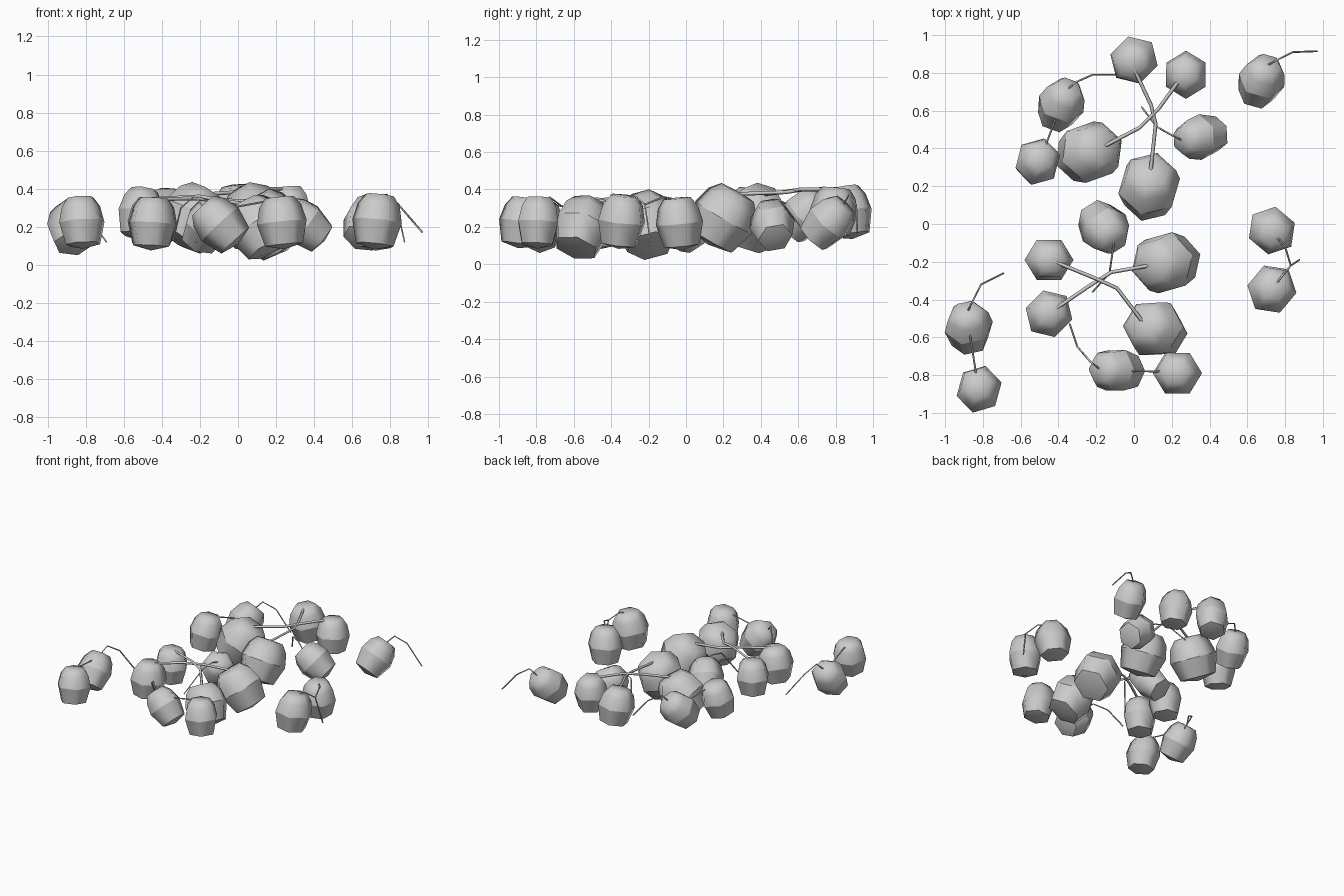
import bpy, bmesh, math
from mathutils import Vector, Matrix

if "Cube" in bpy.data.objects:
    bpy.data.objects.remove(bpy.data.objects["Cube"])

# Fruit outline for unit size: (radius, height) rings between two poles
RINGS = [(0.08, 0.138), (0.117, 0.088), (0.138, 0.0), (0.105, -0.125)]
TOP, BOTTOM = 0.142, -0.15


def fruit(name, x, y, z, size=1.0, tilt=(0, 0), spin=0):
    """Six-sided fruit; tilt is the horizontal part of its axis."""
    bm = bmesh.new()
    rows = []
    for r, h in RINGS:
        rows.append([bm.verts.new((r * math.cos(a), 0.94 * r * math.sin(a), h))
                     for a in [math.radians(60 * i) for i in range(6)]])
    top = bm.verts.new((0, 0, TOP))
    low = bm.verts.new((0, 0, BOTTOM))
    for i in range(6):
        j = (i + 1) % 6
        bm.faces.new((top, rows[0][i], rows[0][j]))
        bm.faces.new((low, rows[-1][j], rows[-1][i]))
        for a, b in zip(rows, rows[1:]):
            bm.faces.new((a[i], b[i], b[j], a[j]))
    tx, ty = tilt
    axis = Vector((tx, ty, math.sqrt(max(0.05, 1 - tx * tx - ty * ty))))
    turn = Vector((0, 0, 1)).rotation_difference(axis).to_matrix().to_4x4()
    tall = size if size < 1.1 else size * 0.86      # large fruit are squatter
    bm.transform(Matrix.Translation((x, y, z)) @ turn
                 @ Matrix.Rotation(math.radians(spin), 4, 'Z')
                 @ Matrix.Diagonal((size, size, tall, 1)))
    bmesh.ops.recalc_face_normals(bm, faces=bm.faces)
    # Smooth shading with creases at the widest ring and the base
    for f in bm.faces:
        f.smooth = True
    for row in rows[2:]:
        for i in range(6):
            bm.edges.get((row[i], row[(i + 1) % 6])).smooth = False
    me = bpy.data.meshes.new(name)
    bm.to_mesh(me)
    bm.free()
    bpy.context.collection.objects.link(bpy.data.objects.new(name, me))
    return Vector((x, y, z)) + axis * tall * 0.13


def stem(name, points, radius=0.008):
    """Thin four-sided stem along a polyline."""
    cu = bpy.data.curves.new(name, 'CURVE')
    cu.dimensions = '3D'
    cu.bevel_depth = radius
    cu.bevel_resolution = 0
    cu.use_fill_caps = True
    sp = cu.splines.new('POLY')
    sp.points.add(len(points) - 1)
    for p, co in zip(sp.points, points):
        p.co = (*co, 1)
    bpy.context.collection.objects.link(bpy.data.objects.new(name, cu))


# Back bunch: five fruits, stems meeting at one joint
a1 = fruit("back_bunch_fruit_1", 0.0, 0.868, 0.28, 0.98, (-0.1, -0.15), 45)
a2 = fruit("back_bunch_fruit_2", 0.275, 0.79, 0.28, 0.93, (-0.05, 0.1), 90)
a3 = fruit("back_bunch_large_1", -0.235, 0.38, 0.25, 1.3, (0.5, 0.2), 20)
a4 = fruit("back_bunch_large_2", 0.08, 0.2, 0.25, 1.3, (0.05, 0.5), 75)
a5 = fruit("back_bunch_fruit_3", 0.35, 0.46, 0.215, 0.93, (-0.76, -0.15), 30)
stem("back_bunch_stem_1", [a4, (0.115, 0.53, 0.385), (0.09, 0.63, 0.4), a1], 0.01)
stem("back_bunch_stem_2", [a3, (0.03, 0.51, 0.385), (0.13, 0.61, 0.4), a2], 0.01)
stem("back_bunch_stem_3", [a5, (0.2, 0.47, 0.33), (0.12, 0.515, 0.33), (0.04, 0.62, 0.19)], 0.005)

# Front bunch: the same arrangement turned
b1 = fruit("front_bunch_fruit_1", -0.45, -0.19, 0.225, 0.94, (0.05, 0), 0)
b2 = fruit("front_bunch_fruit_2", -0.45, -0.475, 0.22, 0.96, (0.05, 0.05), 45)
b3 = fruit("front_bunch_large_1", 0.165, -0.205, 0.215, 1.3, (-0.55, -0.1), 15)
b4 = fruit("front_bunch_large_2", 0.11, -0.555, 0.2, 1.22, (-0.45, 0.25), 0)
b5 = fruit("front_bunch_fruit_3", -0.158, -0.02, 0.21, 0.97, (0.42, -0.55), 30)
stem("front_bunch_stem_1", [b3, (-0.12, -0.255, 0.34), (-0.24, -0.33, 0.35), b2], 0.01)
stem("front_bunch_stem_2", [b4, (-0.09, -0.34, 0.34), (-0.2, -0.29, 0.36), b1], 0.01)
stem("front_bunch_stem_3", [b5, (-0.115, -0.16, 0.32), (-0.13, -0.26, 0.3), (-0.22, -0.36, 0.12)], 0.005)

# Pairs and a single fruit, each with a stem bending down at its tip
PAIRS = {
    "back_left": [(-0.385, 0.635, 0.265, 0.95, (0.28, 0.65), 40),
                  (-0.51, 0.33, 0.27, 0.94, (0.15, 0.2), 75),
                  [(-0.31, 0.75, 0.40), (-0.22, 0.79, 0.35), (-0.09, 0.79, 0.2)]],
    "left": [(-0.875, -0.545, 0.2, 0.95, (-0.05, 0.65), 15),
             (-0.82, -0.875, 0.225, 0.94, (-0.05, 0.15), 75),
             [(-0.855, -0.41, 0.35), (-0.81, -0.32, 0.29), (-0.69, -0.26, 0.12)]],
    "front": [(-0.095, -0.775, 0.215, 0.95, (-0.68, 0.05), 0),
              (0.23, -0.79, 0.225, 0.95, (-0.1, 0.05), 0),
              [(-0.23, -0.73, 0.36), (-0.3, -0.65, 0.3), (-0.34, -0.53, 0.13)]],
    "right": [(0.73, -0.345, 0.23, 1.0, (0.1, 0.1), 50),
              (0.73, -0.035, 0.22, 0.97, (0.05, -0.1), 140),
              [(0.78, -0.28, 0.37), (0.83, -0.22, 0.32), (0.875, -0.19, 0.12)]],
    "back_right": [(0.675, 0.76, 0.225, 0.95, (0.25, 0.65), 45), None,
                   [(0.76, 0.87, 0.37), (0.84, 0.91, 0.32), (0.97, 0.915, 0.17)]],
}
for place, (first, second, path) in PAIRS.items():
    tip = fruit(place + "_fruit_1", *first)
    stem(place + "_stem_1", [tip] + path, 0.005)
    if second:
        tip2 = fruit(place + "_fruit_2", *second)
        if place == "right":    # both stems in the open
            rest = [(0.8, -0.12, 0.36), path[1]]
        else:                   # second stem ends inside its neighbour
            rest = [(first[0], first[1], 0.29)]
        stem(place + "_stem_2", [tip2] + rest, 0.005)
